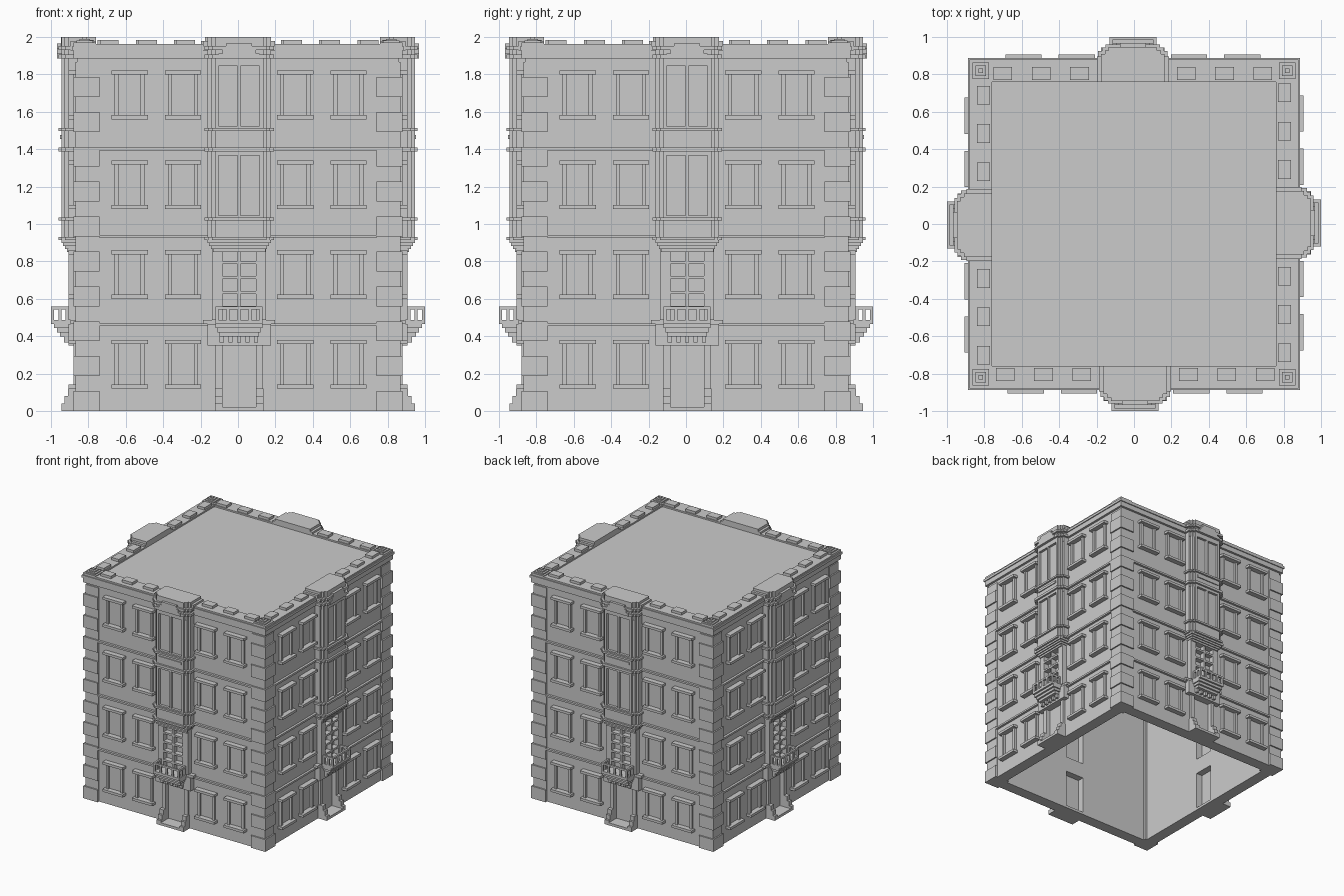
import bpy, bmesh
from math import pi
from mathutils import Matrix

cube = bpy.data.objects.get("Cube")
if cube:
    bpy.data.objects.remove(cube)

stone = bpy.data.materials.new("grey_stone")
stone.use_nodes = True
grey = (0.6, 0.6, 0.6, 1)
stone.diffuse_color = grey
stone.node_tree.nodes["Principled BSDF"].inputs["Base Color"].default_value = grey

# Depths are distances from the building axis to a facade layer
inner, back, wall, trim, sill, bay_front, balcony_front = 0.76, 0.84, 0.86, 0.88, 0.905, 0.945, 1
# Heights
top, cornice_base, roof_top, parapet_top = 2, 1.885, 1.95, 1.963
floor_height, window_step, first_sill, window_height = 0.47, 0.48, 0.12, 0.26
bay_base, balcony_base, rail_top, door_top = 0.93, 0.465, 0.56, 0.35
# Half widths and small sizes
door_half, bay_half, balcony_half, quoin_edge = 0.09, 0.17, 0.125, 0.74
thin, mould = 0.016, 0.022
shift = 0.006


def make(name, boxes, sides=4):
    """Build one object from boxes and repeat it on every facade."""
    bm = bmesh.new()
    for side in range(sides):
        turn = Matrix.Rotation(side * pi / 2, 4, 'Z')
        for left, right, rear, front, low, high in boxes:
            centre = Matrix.Translation(((left + right) / 2, -(rear + front) / 2, (low + high) / 2))
            size = Matrix.Diagonal((right - left, front - rear, high - low, 1))
            bmesh.ops.create_cube(bm, size=1, matrix=turn @ centre @ size)
    mesh = bpy.data.meshes.new(name)
    bm.to_mesh(mesh)
    bm.free()
    mesh.materials.append(stone)
    bpy.context.collection.objects.link(bpy.data.objects.new(name, mesh))


def mid(half, front, low, high, rear=back):
    """A box on the facade's centre line."""
    return (shift - half, shift + half, rear, front, low, high)


def pair(near, far, front, low, high, rear=back):
    """Two boxes mirrored about the facade's centre line."""
    return [(shift + near, shift + far, rear, front, low, high),
            (shift - far, shift - near, rear, front, low, high)]


def tiers(low, high, grow=0, rear=back):
    """The three stepped layers of the projecting bay."""
    return [mid(bay_half - i * 0.02 + grow, bay_front - (2 - i) * 0.018 + grow, low, high, rear)
            for i in range(3)]


# Hollow walls with a doorway and a tall window opening
lattice_base, lattice_top = balcony_base + mould, 0.87
make("walls", [
    (-wall, shift - door_half, inner, wall, 0, roof_top),
    (shift + door_half, inner, inner, wall, 0, roof_top),
    mid(door_half, wall, 0, mould, inner),
    mid(door_half, wall, door_top, lattice_base, inner),
    mid(door_half, wall, lattice_top, roof_top, inner)])
make("roof", [(-inner, inner, -inner, inner, roof_top - 0.05, roof_top)], sides=1)
make("door", [mid(door_half, back, mould, door_top, back - mould)])

# Window surrounds: sill, lintel and two jambs, four to a floor
surrounds = []
for storey in range(4):
    low = first_sill + storey * window_step
    high = low + window_height
    for centre in (0.3, 0.585):
        near, far = centre - 0.097, centre + 0.097
        surrounds += pair(near, far, sill, low, low + mould)
        surrounds += pair(near, far, sill, high - mould, high)
        for jamb in (near + thin, far - thin - mould):
            surrounds += pair(jamb, jamb + mould, trim, low + mould, high - mould)
make("window_surrounds", surrounds)

# Floor bands and cornice
bands = [(-quoin_edge, quoin_edge, back, trim, level * floor_height - thin, level * floor_height)
         for level in range(1, 4)]
bands.append((-trim, trim, back, trim, cornice_base, roof_top))
bands.append((-trim - thin / 2, trim + thin / 2, back, trim + thin / 2, roof_top - mould, roof_top))
make("bands_and_cornice", bands)

# Corner blocks: tall courses stand out, short courses sit back
quoins = []
courses = 10
course = cornice_base / (courses + 0.1)
for i in range(courses):
    low = i * course
    joint = low + course * 0.57
    quoins.append((-trim, -quoin_edge, quoin_edge, trim, low, joint))
    recess = trim - 0.012
    quoins.append((-recess, -quoin_edge, quoin_edge, recess, joint, low + course))
make("corner_blocks", quoins)

# Parapet, battlements and corner caps
parapet = [(-inner, inner, inner, trim, roof_top - mould, parapet_top)]
for i in range(3):
    near = 0.235 + i * 0.205
    parapet += pair(near, near + 0.1, back, parapet_top, parapet_top + mould, inner + 0.01)
make("battlements", parapet)
caps = []
for i in range(4):
    inset = i * thin
    caps.append((-trim + inset, -inner - inset, inner + inset, trim - inset,
                 roof_top - mould, top - (3 - i) * 0.01))
make("corner_caps", caps)

# Projecting upper bay with two tall panelled windows
bay = [mid(bay_half, sill, bay_base, roof_top),
       mid(bay_half - mould, bay_front - mould, bay_base, roof_top)]
mouldings = tiers(bay_base - thin, bay_base, thin)
solid_low = bay_base
for storey in (2, 3):
    low = first_sill + storey * window_step - 0.035
    high = low + 0.32
    bay += tiers(solid_low, low)
    bay += pair(0.11, 0.13, bay_front, low, high)
    bay += pair(0.13, 0.15, bay_front - thin, low, high)
    bay.append(mid(thin / 2, bay_front, low, high))
    mouldings += tiers(low - thin - mould / 2, low - mould / 2, thin)
    solid_low = high
bay += tiers(solid_low, roof_top)
make("upper_bay", bay)

# Mouldings around the bay, and the sill plaque
crossing = 3 * floor_height - mould
mouldings += tiers(crossing, crossing + mould, thin)
for low in (cornice_base, cornice_base + 2 * mould):
    mouldings += tiers(low, low + mould, thin)
mouldings.append(mid(0.11, bay_front + thin / 2, crossing + 3 * mould, crossing + 4 * mould))
make("bay_mouldings", mouldings)
make("bay_underside", [mid(bay_half - i * 0.01, bay_front - i * 0.01,
                           bay_base - (i + 2) * thin, bay_base - (i + 1) * thin) for i in range(4)])

# Crown over the bay with a stepped arch
crown = tiers(roof_top - mould, top, rear=inner)
crown.append(mid(bay_half + mould, trim + thin, roof_top - mould, parapet_top + thin, inner))
for i in range(3):
    low = cornice_base + i * 0.027
    crown.append(mid(0.11 - i * 0.02, bay_front + mould, low, low + 0.027))
make("bay_crown", crown)

# Gridded tall window above the door
lattice = [mid(door_half, wall, lattice_base, lattice_top, back - mould),
           mid(door_half, sill, lattice_top, lattice_top + 2 * thin),
           mid(thin / 2, sill, lattice_base, lattice_top)]
lattice += pair(door_half, 0.145, sill, lattice_base, lattice_top + 2 * thin)
for row in range(4):
    low = 0.545 + row * 0.08
    lattice.append(mid(door_half, sill, low, low + thin))
make("tall_window", lattice)

# Balcony: slab, top rail and posts
rail_rear = balcony_front - thin
balcony = [mid(balcony_half, balcony_front, balcony_base, lattice_base),
           mid(balcony_half, balcony_front, rail_top - thin, rail_top, rail_rear)]
balcony += pair(balcony_half - thin, balcony_half, rail_rear, rail_top - thin, rail_top)
for i in range(5):
    left = shift - balcony_half + i * (2 * balcony_half - thin) / 4
    balcony.append((left, left + thin, rail_rear, balcony_front, lattice_base, rail_top - thin))
for rear in (sill, bay_front):
    balcony += pair(balcony_half - thin, balcony_half, rear + thin, lattice_base, rail_top, rear)
make("balcony", balcony)

# Stepped bracket with teeth under the balcony
bracket = []
for i in range(3):
    high = balcony_base - i * mould
    bracket.append(mid(balcony_half - i * 0.01, balcony_front - (i + 1) * thin, high - mould, high))
for i in range(5):
    left = shift - 0.104 + i * 0.046
    bracket.append((left, left + mould, back, bay_front - thin, door_top + thin, high))
make("balcony_bracket", bracket)

# Door surround, stepped plinths and threshold
surround = [mid(bay_half, sill, door_top, balcony_base),
            mid(bay_half + mould, trim + thin, balcony_base, lattice_base),
            mid(door_half, bay_front, 0, mould)]
surround += pair(door_half, balcony_half, trim, 0, door_top)
for i in range(3):
    surround += pair(door_half, 0.13, bay_front - i * 0.018, 0, (i + 1) * 0.04)
make("door_surround", surround)
